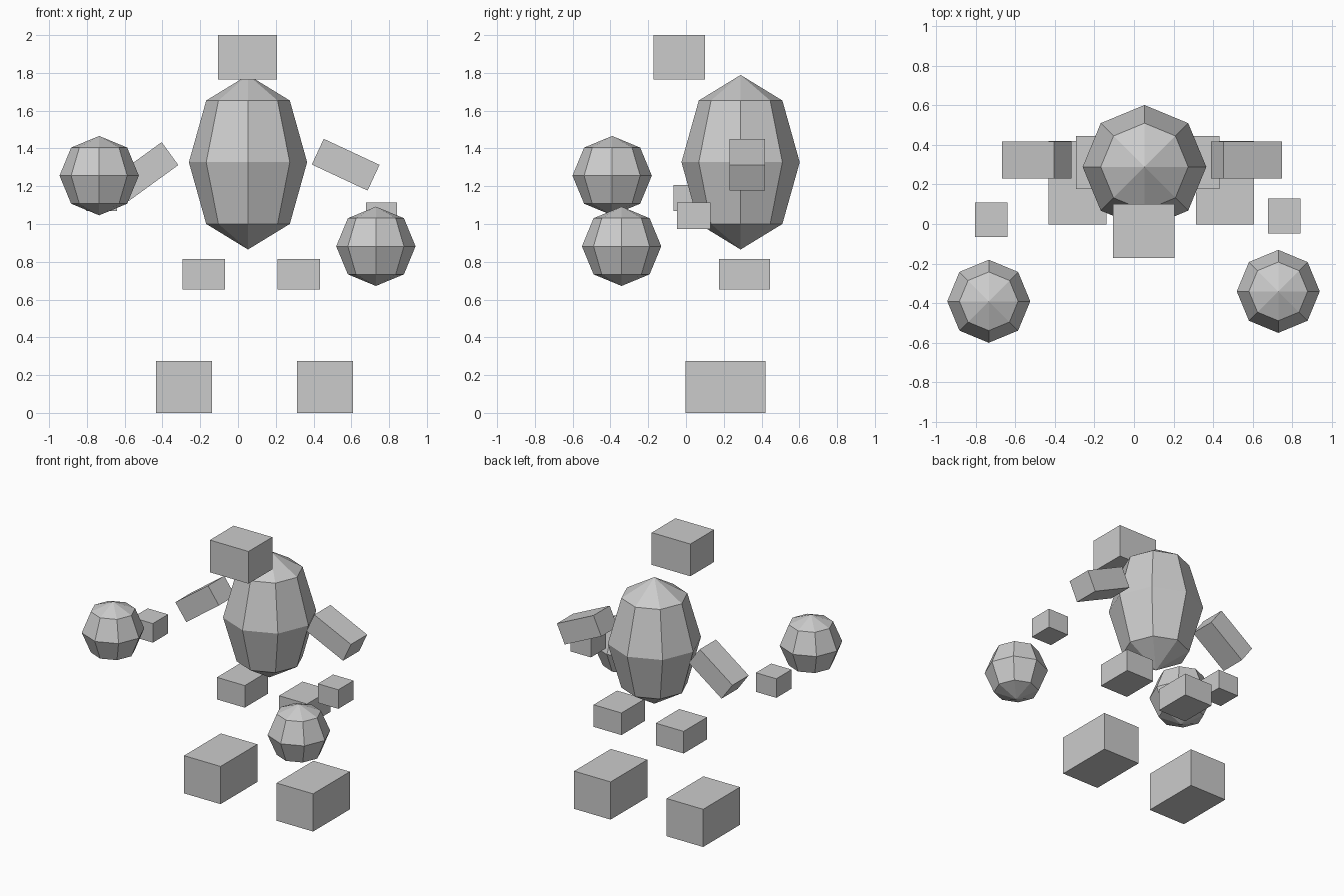
import bpy
import math

old = bpy.data.objects.get("Cube")
if old:
    bpy.data.objects.remove(old, do_unlink=True)

# One plain material for everything
grey = bpy.data.materials.new("light_grey")
grey.use_nodes = True
COLOUR = (0.6, 0.6, 0.6, 1.0)
grey.diffuse_color = COLOUR
grey.node_tree.nodes["Principled BSDF"].inputs["Base Color"].default_value = COLOUR


def finish(name, scale):
    ob = bpy.context.object
    ob.name = ob.data.name = name
    ob.scale = scale
    bpy.ops.object.transform_apply(location=False, rotation=False, scale=True)
    ob.data.materials.append(grey)
    return ob


def box(name, centre, size, tilt=0):
    """Box of full size, tilted about the front-to-back axis."""
    bpy.ops.mesh.primitive_cube_add(size=1, location=centre)
    ob = finish(name, size)
    ob.rotation_euler.y = math.radians(tilt)


def ball(name, centre, radius, height):
    """Faceted eight-sided ball with four bands."""
    bpy.ops.mesh.primitive_uv_sphere_add(segments=8, ring_count=4, radius=1, location=centre)
    finish(name, (radius, radius, height))


# Head and torso
MID = 0.053
box("head", (0.05, -0.036, 1.883), (0.312, 0.274, 0.235))
ball("torso", (MID, 0.289, 1.327), 0.313, 0.462)

# Legs, mirrored about the torso's middle; sides seen as the model's own
for side, s in (("left", 1), ("right", -1)):
    x_foot = 0.461 if s > 0 else -0.286
    x_knee = 0.321 if s > 0 else -0.181
    box(side + "_foot", (x_foot, 0.209, 0.1375), (0.295, 0.424, 0.275))
    box(side + "_knee", (x_knee, 0.311, 0.735), (0.225, 0.27, 0.161))

# Upper arms
ARM = (0.326, 0.187, 0.15)
box("left_upper_arm", (0.57, 0.325, 1.314), ARM, 25)
box("right_upper_arm", (-0.492, 0.325, 1.277), ARM, -36)

# Forearms
FOREARM = (0.165, 0.176, 0.139)
box("left_forearm", (0.76, 0.041, 1.044), FOREARM)
box("right_forearm", (-0.723, 0.021, 1.138), FOREARM)

# Large round fists
ball("left_fist", (0.73, -0.341, 0.882), 0.21, 0.21)
ball("right_fist", (-0.735, -0.391, 1.256), 0.21, 0.21)
